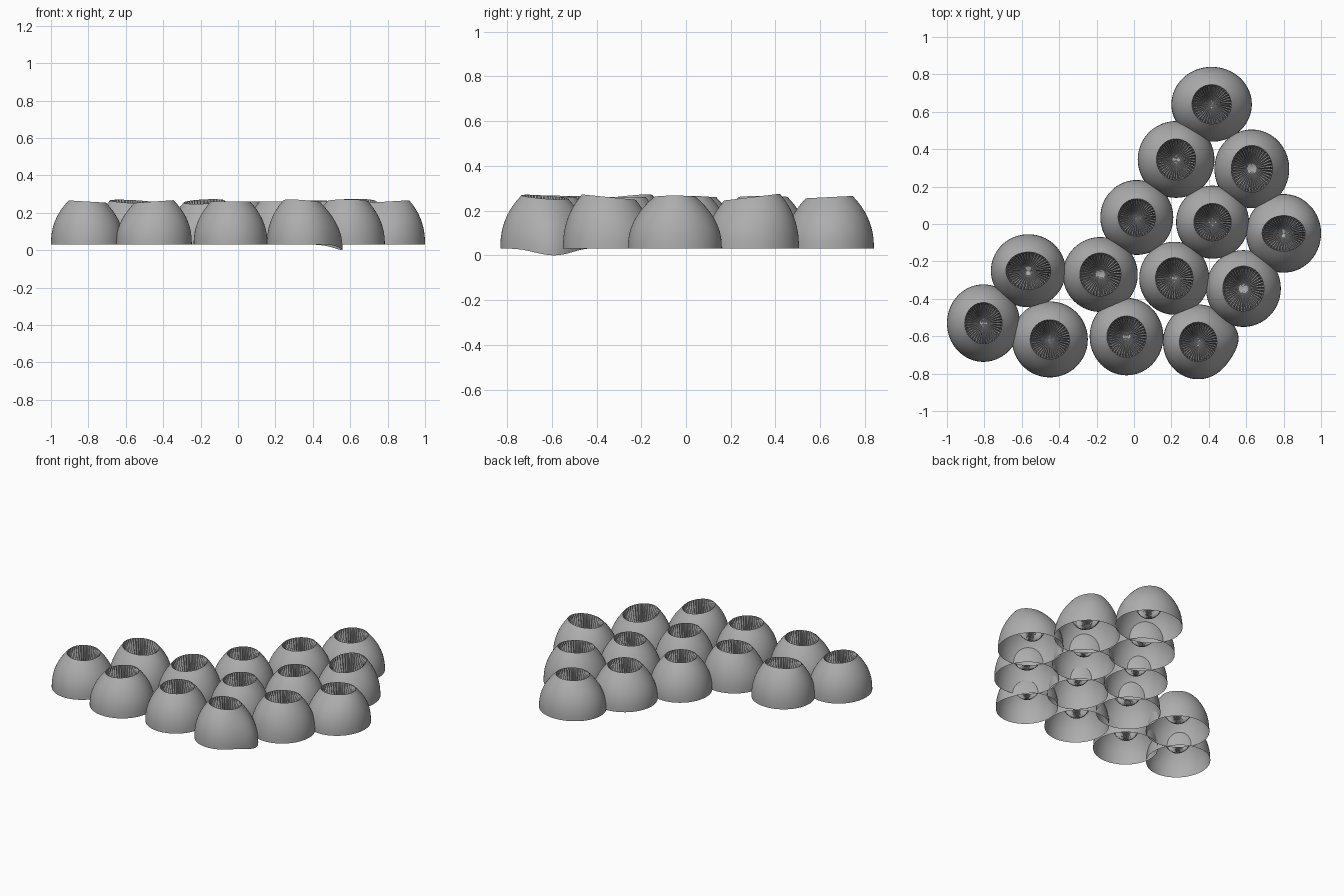
import bpy
import math
from mathutils import Vector

default_cube = bpy.data.objects.get("Cube")
if default_cube:
    bpy.data.objects.remove(default_cube, do_unlink=True)

# One chalky grey for the whole colony
grey = bpy.data.materials.new("chalk grey")
grey.use_nodes = True
colour = (0.42, 0.42, 0.42, 1)
grey.diffuse_color = colour
shader = next(n for n in grey.node_tree.nodes if n.type == "BSDF_PRINCIPLED")
shader.inputs["Base Color"].default_value = colour

RIBS = 40
SIDES = RIBS * 2
BASE_Z, RIM_Z, BOWL_DEPTH = 0.03, 0.26, 0.165

# Each cup: centre, base radii, rim radii, rim slope along x and y
CUPS = [
    (.415, .64, .215, .2, .105, .105, 0, .05),
    (.225, .345, .205, .205, .105, .11, .05, 0),
    (.63, .295, .2, .21, .11, .125, 0, .12),
    (.015, .035, .195, .2, .1, .1, 0, 0),
    (.42, .01, .195, .195, .1, .1, .05, 0),
    (.8, -.05, .2, .21, .115, .095, .06, 0),
    (-.565, -.25, .2, .195, .12, .1, -.05, .08),
    (-.18, -.27, .2, .2, .11, .115, .05, .1),
    (.215, -.29, .187, .195, .1, .11, 0, 0),
    (.585, -.345, .2, .205, .11, .12, 0, -.1),
    (-.805, -.53, .195, .207, .1, .11, -.06, 0),
    (-.45, -.617, .203, .203, .105, .105, .07, 0),
    (-.04, -.602, .197, .207, .105, .11, 0, 0),
    (.343, -.63, .188, .2, .1, .105, -.07, -.08),
]


def dome_profile(steps=10):
    """Fractions (height, flare) of the outer wall, from base to rim."""
    for i in range(steps + 1):
        t = i / steps
        yield t, 1 - t ** 2.3


def bowl_profile(steps=9):
    """Fractions (depth, radius) of the inner bowl, from rim to floor."""
    for i in range(1, steps):
        a = i / steps * math.pi / 2
        yield math.sin(a), math.cos(a)


def build_cup(name, cx, cy, rx, ry, hx, hy, slope_x, slope_y, corner=0.0):
    verts, faces = [], []
    angles = [2 * math.pi * k / SIDES for k in range(SIDES)]

    # Outer wall, open below, easing from the base outline to the tilted rim
    for t, flare in dome_profile():
        for a in angles:
            lobe = corner * max(0, math.cos(a - 0.2)) ** 6
            x = math.cos(a) * (hx + (rx + lobe - hx) * flare)
            y = math.sin(a) * (hy + (ry - hy) * flare)
            tilt = (slope_x * x + slope_y * y) * t
            z = BASE_Z + (RIM_Z - BASE_Z) * t + tilt - lobe * (1 - t)
            verts.append(Vector((cx + x, cy + y, z)))

    # Inner bowl with radial ribs
    for depth, radius in bowl_profile():
        for k, a in enumerate(angles):
            rib = 0.86 if k % 2 else 1.0
            x = math.cos(a) * hx * radius * rib
            y = math.sin(a) * hy * radius * rib
            z = RIM_Z + slope_x * x + slope_y * y - BOWL_DEPTH * depth
            verts.append(Vector((cx + x, cy + y, z)))
    rings = len(verts) // SIDES
    verts.append(Vector((cx, cy, RIM_Z - BOWL_DEPTH)))

    for r in range(rings - 1):
        for k in range(SIDES):
            n = (k + 1) % SIDES
            low, high = r * SIDES, (r + 1) * SIDES
            faces.append((low + k, low + n, high + n, high + k))
    last = (rings - 1) * SIDES
    for k in range(SIDES):
        faces.append((last + k, last + (k + 1) % SIDES, len(verts) - 1))

    mesh = bpy.data.meshes.new(name)
    mesh.from_pydata(verts, [], faces)
    mesh.materials.append(grey)
    cup = bpy.data.objects.new(name, mesh)
    bpy.context.collection.objects.link(cup)

    # Smooth walls with crisp rim and ribs
    bpy.ops.object.select_all(action="DESELECT")
    cup.select_set(True)
    bpy.context.view_layer.objects.active = cup
    bpy.ops.object.shade_smooth_by_angle(angle=math.radians(30))


# The last cup has a pulled-out corner that dips to the ground
for index, cup in enumerate(CUPS):
    pulled = 0.03 if index == len(CUPS) - 1 else 0.0
    build_cup(f"cup_{index + 1}", *cup, corner=pulled)
